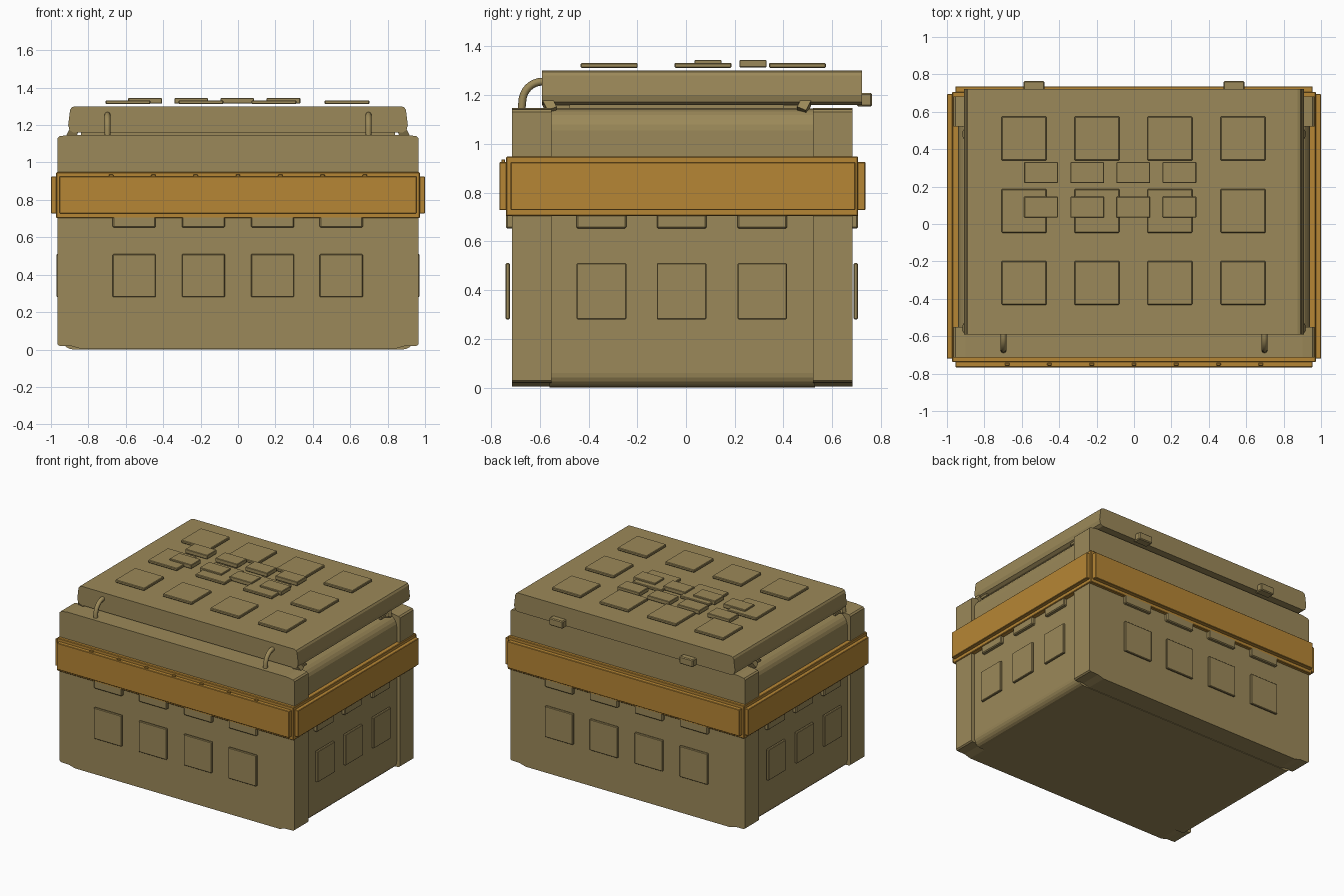
import bpy, bmesh, math
from mathutils import Vector

if "Cube" in bpy.data.objects:
    bpy.data.objects.remove(bpy.data.objects["Cube"])


def material(name, rgb):
    m = bpy.data.materials.new(name)
    m.diffuse_color = (*rgb, 1)
    m.use_nodes = True
    m.node_tree.nodes["Principled BSDF"].inputs["Base Color"].default_value = m.diffuse_color
    return m


TAN = material("tan_plastic", (0.33, 0.25, 0.10))
ORANGE = material("orange_band", (0.47, 0.24, 0.035))


def finish(name, bm, mat):
    bmesh.ops.recalc_face_normals(bm, faces=bm.faces[:])
    me = bpy.data.meshes.new(name)
    bm.to_mesh(me)
    bm.free()
    ob = bpy.data.objects.new(name, me)
    bpy.context.collection.objects.link(ob)
    me.materials.append(mat)
    return ob


def box(name, x, y, z, mat=TAN, bevel=0.0, rot=None):
    """Box from (min, max) ranges along each axis."""
    bm = bmesh.new()
    bmesh.ops.create_cube(bm, size=1)
    for v in bm.verts:
        v.co = Vector([v.co[i] * (r[1] - r[0]) for i, r in enumerate((x, y, z))])
    if bevel:
        bmesh.ops.bevel(bm, geom=bm.edges[:], offset=bevel, segments=1, affect='EDGES')
    ob = finish(name, bm, mat)
    ob.location = [(r[0] + r[1]) / 2 for r in (x, y, z)]
    if rot:
        ob.rotation_euler = rot
    return ob


def extrude_y(name, half, y0, y1, mat=TAN):
    """Extrude a left-right symmetric XZ profile, given by its right half."""
    pts = half + [(-x, z) for x, z in reversed(half)]
    bm = bmesh.new()
    a = [bm.verts.new((x, y0, z)) for x, z in pts]
    b = [bm.verts.new((x, y1, z)) for x, z in pts]
    bm.faces.new(a)
    bm.faces.new(b[::-1])
    for i in range(len(pts)):
        j = (i + 1) % len(pts)
        bm.faces.new((a[i], a[j], b[j], b[i]))
    return finish(name, bm, mat)


def arc(cx, cz, rx, rz, a0, a1, n):
    return [(cx + rx * math.cos(math.radians(a0 + (a1 - a0) * i / n)),
             cz + rz * math.sin(math.radians(a0 + (a1 - a0) * i / n))) for i in range(n + 1)]


# Body: rounded middle between two wider end slabs
extrude_y("body_core", arc(0.88, 0.06, 0.06, 0.06, -90, 0, 5)
          + arc(0.85, 1.055, 0.09, 0.09, 0, 90, 6), -0.56, 0.53)
slab = [(0.84, 0.004), (0.89, 0.018), (0.955, 0.02), (0.965, 0.028), (0.965, 1.13), (0.955, 1.14), (0.9, 1.148)]
extrude_y("front_wall", slab, -0.715, -0.552)
extrude_y("back_wall", slab, 0.522, 0.683)

# Lid with rounded side edges, and the rim below it
extrude_y("lid", [(0.88, 1.16), (0.9, 1.172), (0.908, 1.2), (0.898, 1.28), (0.89, 1.294), (0.875, 1.3)],
          -0.59, 0.722)
box("lid_rim", (-0.84, 0.84), (-0.52, 0.5), (1.13, 1.17))

# Orange band: inner ring block plus raised panels on each side
box("band_base", (-0.972, 0.972), (-0.738, 0.706), (0.703, 0.948), ORANGE, 0.004)
box("band_panel_front", (-0.955, 0.955), (-0.766, -0.73), (0.728, 0.925), ORANGE, 0.003)
box("band_panel_back", (-0.955, 0.955), (0.70, 0.736), (0.728, 0.925), ORANGE, 0.003)
for s in (-1, 1):
    box("band_panel_side", sorted((s * 0.96, s * 1.0)), (-0.72, 0.695), (0.728, 0.925), ORANGE, 0.003)
for i in range(7):
    x = (i - 3) * 0.226
    box("band_stud", (x - 0.012, x + 0.012), (-0.758, -0.742), (0.915, 0.936), ORANGE, 0.003)

# Square plates and band tabs on the front and back
for cx in (-0.555, -0.185, 0.185, 0.552):
    xr = (cx - 0.115, cx + 0.115)
    for plate_y, tab_y in (((-0.74, -0.722), (-0.738, -0.70)), ((0.688, 0.706), (0.67, 0.706))):
        box("wall_plate", xr, plate_y, (0.28, 0.51), bevel=0.004)
        box("wall_tab", xr, tab_y, (0.652, 0.72), bevel=0.006)

# Square plates and band tabs on the sides
for s in (-1, 1):
    for cy in (-0.347, -0.018, 0.313):
        yr = (cy - 0.102, cy + 0.102)
        box("side_plate", sorted((s * 0.95, s * 0.97)), yr, (0.28, 0.51), bevel=0.004)
        box("side_tab", sorted((s * 0.93, s * 0.965)), yr, (0.652, 0.72), bevel=0.006)

# Raised tiles on the lid: large grid and two rows of small ones
for cx in (-0.588, -0.198, 0.192, 0.583):
    for cy in (-0.315, 0.07, 0.457):
        box("lid_tile", (cx - 0.12, cx + 0.12), (cy - 0.117, cy + 0.117), (1.312, 1.332), bevel=0.004)
for cx in (-0.497, -0.25, -0.004, 0.243):
    for cy in (0.09, 0.275):
        box("small_lid_tile", (cx - 0.09, cx + 0.09), (cy - 0.056, cy + 0.056), (1.314, 1.344), bevel=0.003)

for s in (-1, 1):
    # Latches at the back of the lid
    box("latch", (s * 0.535 - 0.056, s * 0.535 + 0.056), (0.70, 0.764), (1.153, 1.208), bevel=0.006)

    # Bent hinge tubes at the front of the lid
    cu = bpy.data.curves.new("hinge_tube", 'CURVE')
    cu.dimensions = '3D'
    cu.bevel_depth = 0.016
    cu.bevel_resolution = 2
    cu.use_fill_caps = True
    path = [(-0.57, 1.255)] + arc(-0.59, 1.17, 0.082, 0.085, 90, 180, 8) + [(-0.675, 1.14)]
    sp = cu.splines.new('POLY')
    sp.points.add(len(path) - 1)
    for p, (y, z) in zip(sp.points, path):
        p.co = (s * 0.698, y, z, 1)
    tube = bpy.data.objects.new("hinge_tube", cu)
    bpy.context.collection.objects.link(tube)
    cu.materials.append(TAN)

    # Small tilted clips and rods between lid and walls
    for cy, d in ((-0.56, 1), (0.485, -1)):
        box("lid_clip", sorted((s * 0.86, s * 0.91)), (cy - 0.02, cy + 0.02), (1.13, 1.18),
            rot=(math.radians(25 * d), math.radians(-25 * s), 0))
        box("clip_rod", sorted((s * 0.88, s * 0.895)), sorted((cy, cy + d * 0.085)), (1.145, 1.16))
